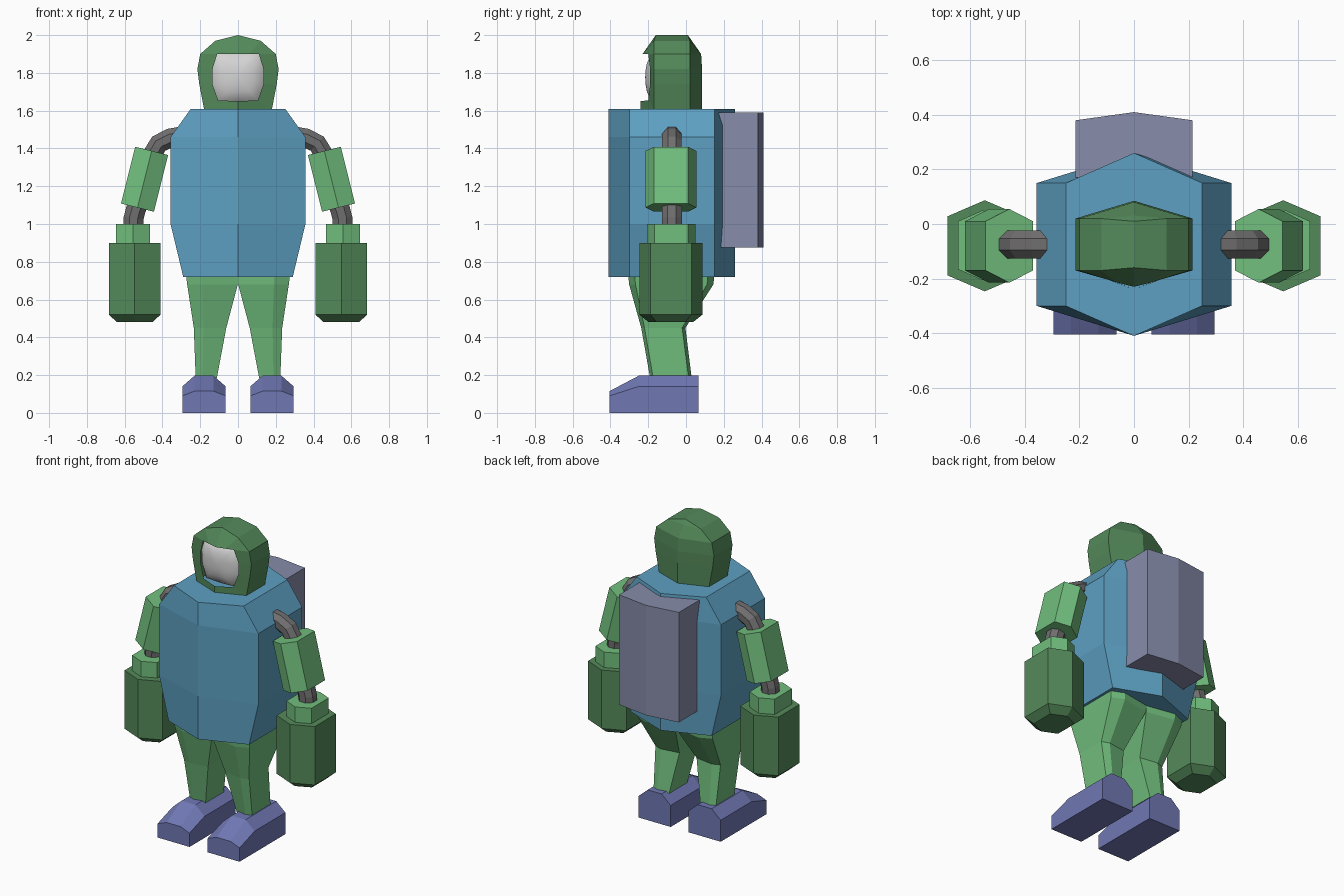
import bpy, bmesh, math
from mathutils import Vector

if "Cube" in bpy.data.objects:
    bpy.data.objects.remove(bpy.data.objects["Cube"])


def material(name, r, g, b):
    lin = lambda c: ((c / 255 + 0.055) / 1.055) ** 2.4
    m = bpy.data.materials.new(name)
    m.diffuse_color = (lin(r), lin(g), lin(b), 1)
    m.use_nodes = True
    m.node_tree.nodes["Principled BSDF"].inputs["Base Color"].default_value = m.diffuse_color
    return m


LIGHT_GREEN = material("light green", 113, 190, 125)
DARK_GREEN = material("dark green", 84, 138, 90)
BLUE = material("suit blue", 93, 160, 194)
BOOT = material("boot violet", 112, 120, 180)
PACK = material("pack grey blue", 135, 140, 170)
TUBE = material("joint grey", 112, 110, 110)
VISOR = material("visor grey", 212, 212, 212)


def loft(name, rings, mat, caps=(True, True), closed=True, mirror=False):
    """Skin a list of equal-length point rings into one object."""
    bm = bmesh.new()
    for s in ((1, -1) if mirror else (1,)):
        vs = [[bm.verts.new((s * p[0], p[1], p[2])) for p in r] for r in rings]
        n = len(rings[0])
        for a, b in zip(vs, vs[1:]):
            for i in range(n if closed else n - 1):
                j = (i + 1) % n
                bm.faces.new((a[i], a[j], b[j], b[i]))
        if caps[0]:
            bm.faces.new(vs[0])
        if caps[1]:
            bm.faces.new(vs[-1])
    bmesh.ops.remove_doubles(bm, verts=bm.verts, dist=0.0005)
    bmesh.ops.dissolve_degenerate(bm, edges=bm.edges, dist=0.0005)
    bmesh.ops.recalc_face_normals(bm, faces=bm.faces)
    me = bpy.data.meshes.new(name)
    bm.to_mesh(me)
    bm.free()
    me.materials.append(mat)
    ob = bpy.data.objects.new(name, me)
    bpy.context.collection.objects.link(ob)
    return ob


def hexagon(cx, cy, z, w, tip, corner, tip_x=0):
    """Hexagon with its points facing front and back."""
    return [(cx + tip_x, cy - tip, z), (cx + w, cy - corner, z), (cx + w, cy + corner, z),
            (cx + tip_x, cy + tip, z), (cx - w, cy + corner, z), (cx - w, cy - corner, z)]


def tube(name, path, y, r, mat, s):
    """Eight-sided bent tube along an x-z path."""
    pts = [Vector((s * x, y, z)) for x, z in path]
    rings = []
    for i, p in enumerate(pts):
        t = (pts[min(i + 1, len(pts) - 1)] - pts[max(i - 1, 0)]).normalized()
        u = t.cross(Vector((0, 1, 0)))
        rings.append([p + r * (math.cos(a) * u + math.sin(a) * Vector((0, 1, 0)))
                      for a in [math.pi / 8 + k * math.pi / 4 for k in range(8)]])
    loft(name, rings, mat)


# Torso
loft("torso", [hexagon(0, -0.075, z, w, 0.335, 0.225)
               for z, w in ((0.72, 0.29), (1.0, 0.357), (1.46, 0.357), (1.61, 0.25))], BLUE)

# Backpack
loft("backpack", [[(-0.215, 0.17, z), (0.215, 0.17, z), (0.215, 0.38, z),
                   (0, 0.41, z), (-0.215, 0.38, z)] for z in (0.875, 1.59)], PACK)

# Hood: opening rim, front rim, back rim, rear ridge (right half, mirrored)
opening = [(0, -0.23, 1.90), (0.06, -0.215, 1.90), (0.11, -0.20, 1.90), (0.135, -0.19, 1.82),
           (0.135, -0.19, 1.74), (0.105, -0.20, 1.655), (0, -0.24, 1.65)]
outline = [(0, 2.0), (0.12, 1.97), (0.2, 1.90), (0.215, 1.82), (0.205, 1.74), (0.18, 1.61), (0, 1.61)]
front = [(x, -0.17, z) for x, z in outline]
front[0], front[-1] = (0, -0.16, 2.0), (0, -0.24, 1.61)
back = [(x, 0.02, z) for x, z in outline]
back[0], back[-1] = (0, 0.01, 2.0), (0, 0.085, 1.61)
ridge = [(0, y, z) for y, (x, z) in zip((0.01, 0.031, 0.08, 0.085, 0.085, 0.085, 0.085), outline)]
loft("hood", [opening, front, back, ridge], DARK_GREEN, (False, False), False, True)

# Visor: bulging panel behind the opening
visor = loft("visor", [[(x * k, y, 1.777 + (z - 1.777) * k) for x, _, z in opening]
                       for k, y in ((1.08, -0.165), (0.9, -0.19), (0.6, -0.207), (0.3, -0.214), (0, -0.216))],
             VISOR, (False, False), False, True)
for f in visor.data.polygons:
    f.use_smooth = True

for s, side in ((1, "right"), (-1, "left")):
    # Arm joints
    tube(side + "_shoulder_joint", [(0.30, 1.465), (0.36, 1.455), (0.42, 1.425), (0.452, 1.37), (0.46, 1.33)],
         -0.075, 0.055, TUBE, s)
    tube(side + "_elbow_joint", [(0.515, 1.14), (0.54, 1.08), (0.553, 1.03), (0.555, 0.97)],
         -0.075, 0.057, TUBE, s)

    # Tilted upper arm
    top, bottom = Vector((0.457, 0, 1.387)), Vector((0.532, 0, 1.087))
    axis = (top - bottom).normalized()
    across = Vector((axis.z, 0, -axis.x))
    rings = []
    for c in (bottom, top):
        ring = [c + across * x + Vector((0, y, 0)) for x, y, _ in hexagon(0, -0.08, 0, 0.09, 0.135, 0.09)]
        rings.append([(s * p.x, p.y, p.z) for p in ring])
    loft(side + "_upper_arm", rings, LIGHT_GREEN)

    # Cuff and mitten
    loft(side + "_cuff", [hexagon(s * 0.555, -0.078, z, 0.09, 0.128, 0.088) for z in (0.88, 1.0)], LIGHT_GREEN)
    loft(side + "_mitten", [hexagon(s * 0.547, -0.08, 0.48, 0.093, 0.117, 0.075),
                            hexagon(s * 0.547, -0.08, 0.52, 0.137, 0.167, 0.108),
                            hexagon(s * 0.547, -0.08, 0.90, 0.137, 0.167, 0.108)], DARK_GREEN)

    # Leg
    loft(side + "_leg", [hexagon(s * cx, cy, z, w, d, 0.85 * d, s * t) for cx, cy, z, w, d, t in (
        (0.168, -0.08, 0.185, 0.056, 0.11, 0.02), (0.148, -0.12, 0.45, 0.086, 0.117, 0.035),
        (0.135, -0.078, 0.68, 0.134, 0.223, 0.055), (0.138, -0.078, 0.73, 0.137, 0.228, 0.055))], LIGHT_GREEN)

    # Boot: chamfered section, lower at the toe
    def section(y, shoulder, height):
        return [(s * 0.18 + x, y, z) for x, z in ((-0.115, 0), (0.115, 0), (0.115, shoulder),
                                                  (0.05, height), (-0.05, height), (-0.115, shoulder))]
    loft(side + "_boot", [section(-0.405, 0.09, 0.115), section(-0.25, 0.14, 0.197),
                          section(0.065, 0.14, 0.197)], BOOT)
